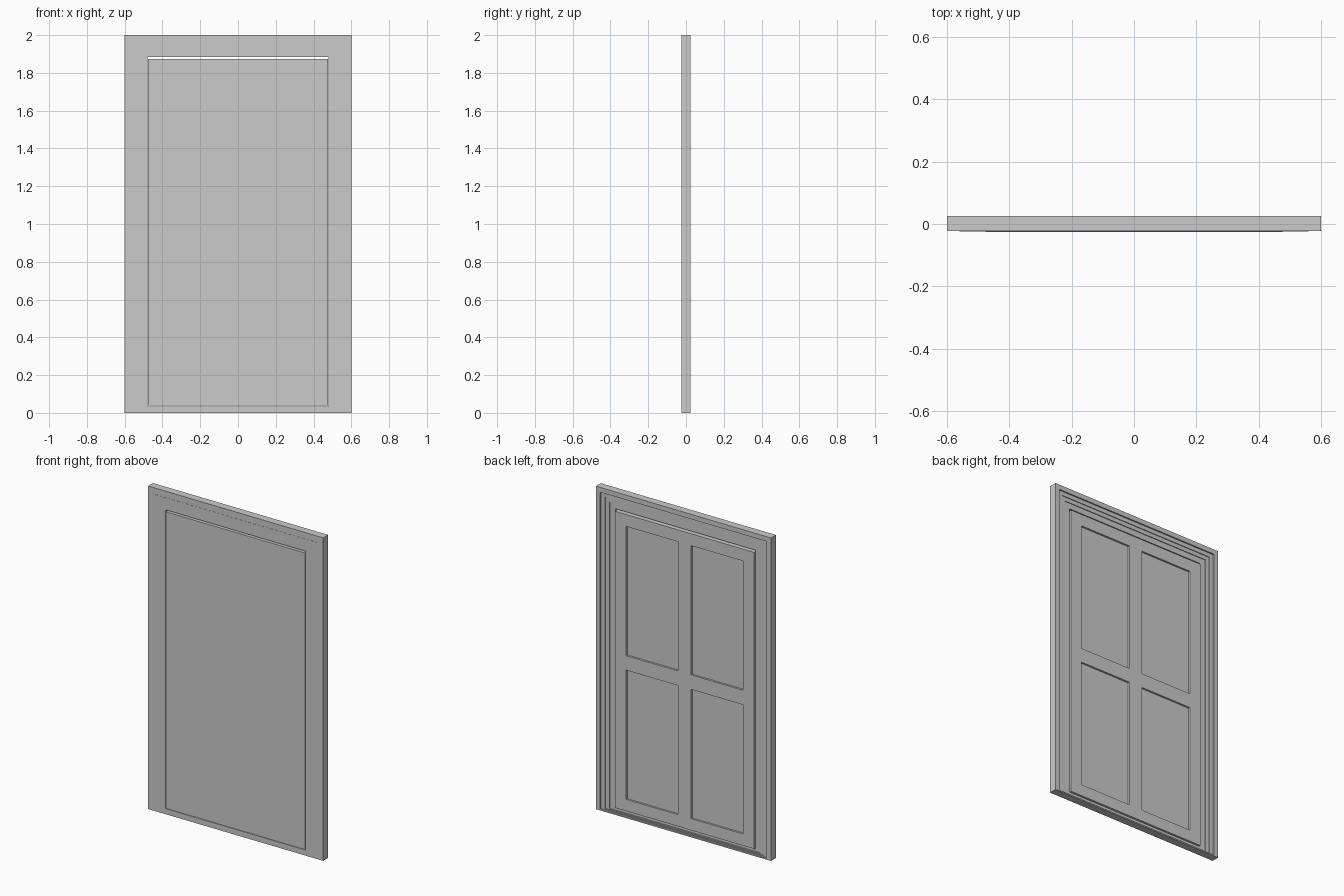
import bpy, bmesh
from mathutils import Vector

if "Cube" in bpy.data.objects:
    bpy.data.objects.remove(bpy.data.objects["Cube"])


def finish(bm, name):
    bmesh.ops.recalc_face_normals(bm, faces=bm.faces[:])
    mesh = bpy.data.meshes.new(name)
    bm.to_mesh(mesh)
    bm.free()
    obj = bpy.data.objects.new(name, mesh)
    bpy.context.collection.objects.link(obj)
    return obj


# Stepped surround: rectangular rings (half width, bottom, top, y) skinned in a closed loop
rings = [
    (0.600, 0.000, 2.000, -0.023),
    (0.600, 0.000, 2.000, 0.025),
    (0.570, 0.008, 1.970, 0.025),
    (0.570, 0.008, 1.970, 0.016),
    (0.545, 0.014, 1.945, 0.016),
    (0.545, 0.014, 1.945, 0.011),
    (0.518, 0.020, 1.920, 0.011),
    (0.518, 0.020, 1.920, 0.006),
    (0.480, 0.035, 1.885, 0.006),
    (0.480, 0.035, 1.885, -0.024),
    (0.560, 0.010, 1.960, -0.024),
    (0.560, 0.010, 1.960, -0.023),
]
bm = bmesh.new()
loops = [[bm.verts.new(p) for p in ((-w, y, b), (w, y, b), (w, y, t), (-w, y, t))]
         for w, b, t, y in rings]
for i, a in enumerate(loops):
    c = loops[(i + 1) % len(loops)]
    for k in range(4):
        n = (k + 1) % 4
        bm.faces.new((a[k], a[n], c[n], c[k]))
finish(bm, "door_frame")

# Door leaf: box cut on a grid, four panels sunk into the back
W, Z0, Z1, FRONT, BACK = 0.477, 0.038, 1.874, -0.025, 0.015
PX = (0.045, 0.400)
PZ = ((0.11, 0.91), (1.00, 1.80))
bm = bmesh.new()
bmesh.ops.create_cube(bm, size=1)
bmesh.ops.scale(bm, vec=(2 * W, BACK - FRONT, Z1 - Z0), verts=bm.verts)
bmesh.ops.translate(bm, vec=(0, (FRONT + BACK) / 2, (Z0 + Z1) / 2), verts=bm.verts)


def cut(point, normal):
    bmesh.ops.bisect_plane(bm, geom=bm.verts[:] + bm.edges[:] + bm.faces[:],
                           plane_co=point, plane_no=normal)


for x in PX:
    for s in (-1, 1):
        cut((s * x, 0, 0), (1, 0, 0))
for pair in PZ:
    for z in pair:
        cut((0, 0, z), (0, 0, 1))


def is_panel(face):
    c = face.calc_center_median()
    return (abs(c.y - BACK) < 1e-4 and PX[0] < abs(c.x) < PX[1]
            and any(lo < c.z < hi for lo, hi in PZ))


panels = [f for f in bm.faces if is_panel(f)]
sunk = bmesh.ops.extrude_discrete_faces(bm, faces=panels)["faces"]
bmesh.ops.translate(bm, vec=Vector((0, -0.012, 0)),
                    verts=list({v for f in sunk for v in f.verts}))
finish(bm, "door_leaf")
